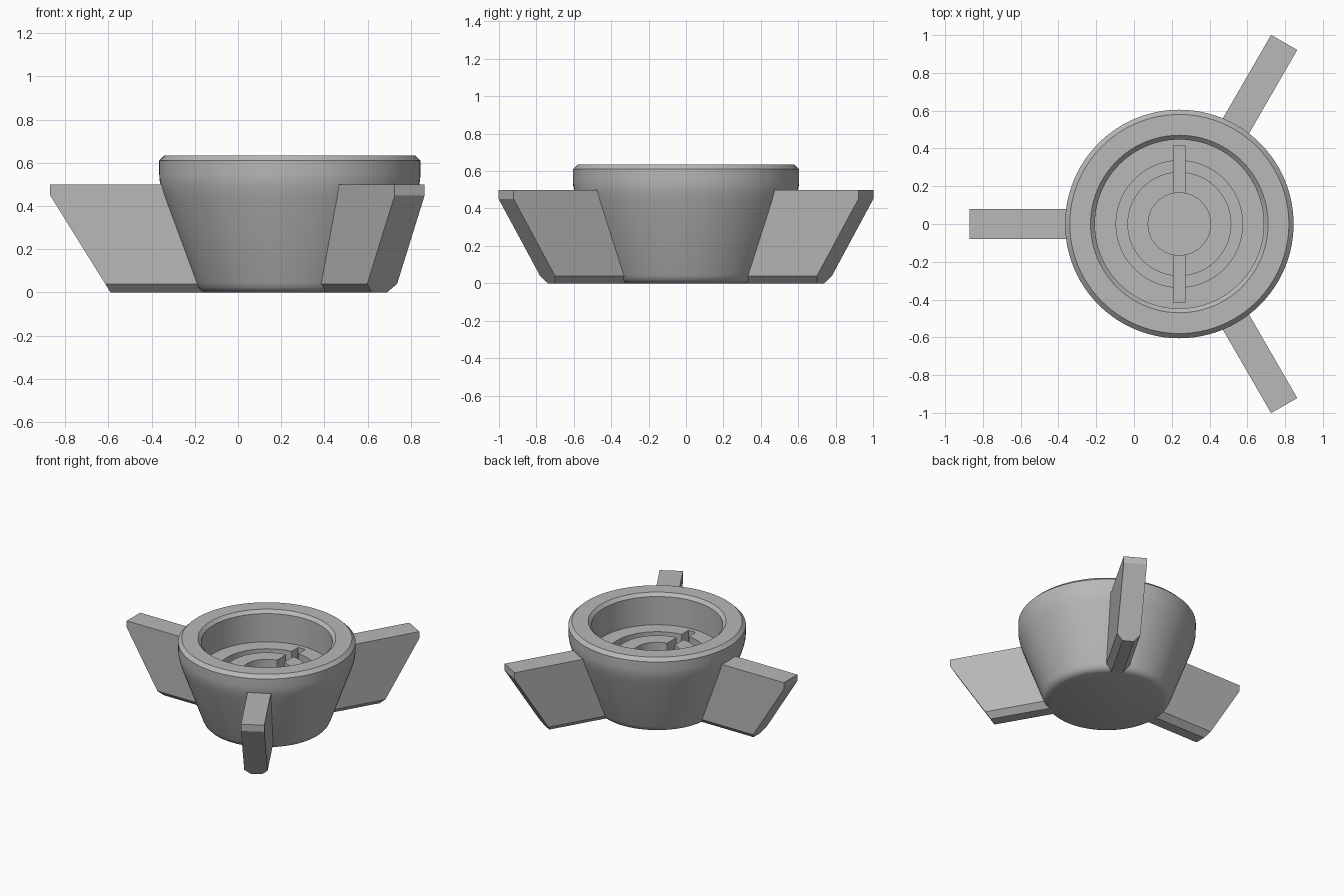
import bpy, bmesh, math
from mathutils import Matrix, Vector

if "Cube" in bpy.data.objects:
    bpy.data.objects.remove(bpy.data.objects["Cube"])

CENTRE = Vector((0.24, 0, 0))
SEGMENTS = 96

metal = bpy.data.materials.new("grey metal")
metal.use_nodes = True
GREY = (0.48, 0.48, 0.48, 1)
metal.diffuse_color = GREY
metal.node_tree.nodes["Principled BSDF"].inputs["Base Color"].default_value = GREY


def make_object(name, bm):
    bmesh.ops.recalc_face_normals(bm, faces=bm.faces)
    mesh = bpy.data.meshes.new(name)
    bm.to_mesh(mesh)
    bm.free()
    mesh.materials.append(metal)
    obj = bpy.data.objects.new(name, mesh)
    bpy.context.collection.objects.link(obj)
    obj.location = CENTRE
    return obj


def select_only(obj):
    bpy.ops.object.select_all(action='DESELECT')
    obj.select_set(True)
    bpy.context.view_layer.objects.active = obj


def lathe(name, profile):
    """Revolve (radius, z) points about the z axis; both ends lie on the axis."""
    bm = bmesh.new()
    verts = [bm.verts.new((r, 0, z)) for r, z in profile]
    edges = [bm.edges.new(pair) for pair in zip(verts, verts[1:])]
    bmesh.ops.spin(bm, geom=verts + edges, cent=(0, 0, 0), axis=(0, 0, 1),
                   angle=math.tau, steps=SEGMENTS, use_duplicate=False)
    bmesh.ops.remove_doubles(bm, verts=bm.verts, dist=0.0005)
    return make_object(name, bm)


# Hub: tapered cup with rim, recessed floor, ring groove and centre hole
outside = [(0, 0), (0.39, 0), (0.412, 0.008), (0.428, 0.024), (0.438, 0.045),
           (0.582, 0.44), (0.596, 0.485), (0.603, 0.52), (0.605, 0.55),
           (0.605, 0.61), (0.58, 0.635)]
inside = [(0.47, 0.635), (0.447, 0.612), (0.447, 0.4), (0.335, 0.4),
          (0.335, 0.31), (0.275, 0.31), (0.275, 0.4), (0.165, 0.4),
          (0.165, 0.2), (0, 0.2)]
hub = lathe("hub", outside + inside)

# Cross slot cut into the recessed floor
bm = bmesh.new()
bmesh.ops.create_cube(bm, size=1, matrix=Matrix.Translation((0, 0, 0.41))
                      @ Matrix.Diagonal((0.06, 0.83, 0.26, 1)))
cutter = make_object("slot_cutter", bm)
cutter.hide_render = True
cut = hub.modifiers.new("slot", 'BOOLEAN')
cut.operation = 'DIFFERENCE'
cut.solver = 'EXACT'
cut.object = cutter
select_only(hub)
bpy.ops.object.modifier_apply(modifier=cut.name)
bpy.data.objects.remove(cutter)
bpy.ops.object.shade_smooth_by_angle(angle=math.radians(28))

# Fins: stacked rectangles (z, inner radius, outer radius, half width)
LEVELS = [(0, 0.37, 0.83, 0.04), (0.04, 0.4, 0.855, 0.08),
          (0.45, 0.52, 1.11, 0.08), (0.5, 0.53, 1.11, 0.08)]


def fin(name, degrees):
    bm = bmesh.new()
    rings = [[bm.verts.new(p) for p in ((a, -w, z), (b, -w, z), (b, w, z), (a, w, z))]
             for z, a, b, w in LEVELS]
    for low, high in zip(rings, rings[1:]):
        for i in range(4):
            j = (i + 1) % 4
            bm.faces.new((low[i], low[j], high[j], high[i]))
    bm.faces.new(rings[0][::-1])
    bm.faces.new(rings[-1])
    obj = make_object(name, bm)
    obj.rotation_euler.z = math.radians(degrees)


for label, angle in (("right_fin", 180), ("back_left_fin", 60), ("front_left_fin", -60)):
    fin(label, angle)
